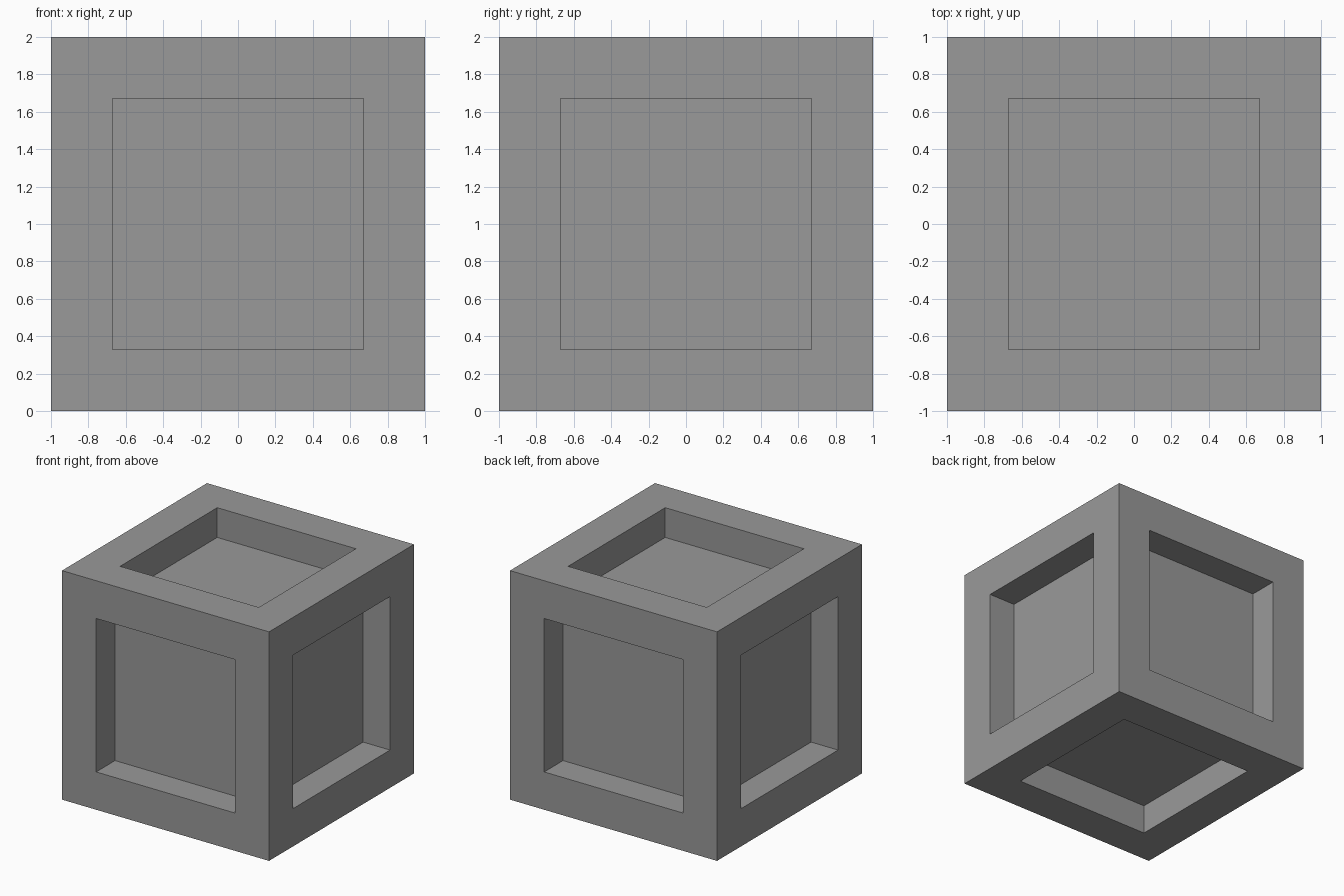
import bpy
import bmesh
from mathutils import Matrix

if "Cube" in bpy.data.objects:
    bpy.data.objects.remove(bpy.data.objects["Cube"])

SIZE = 2.0      # cube edge length
BORDER = 0.33   # width of the raised frame on each face
DEPTH = 0.26    # depth of the recessed panels

# Cube standing on the ground
bm = bmesh.new()
bmesh.ops.create_cube(bm, size=SIZE, matrix=Matrix.Translation((0, 0, SIZE / 2)))
panels = list(bm.faces)

# Inset a square on all six sides, then push each panel straight inward
bmesh.ops.inset_individual(bm, faces=panels, thickness=BORDER, use_even_offset=True)
bm.normal_update()
for panel in bmesh.ops.extrude_discrete_faces(bm, faces=panels)["faces"]:
    panel.normal_update()
    bmesh.ops.translate(bm, verts=panel.verts, vec=-panel.normal * DEPTH)
bmesh.ops.recalc_face_normals(bm, faces=bm.faces)

mesh = bpy.data.meshes.new("recessed_crate")
bm.to_mesh(mesh)
bm.free()
crate = bpy.data.objects.new("recessed_crate", mesh)
bpy.context.collection.objects.link(crate)

# Dark grey surface
grey = bpy.data.materials.new("dark_grey")
grey.diffuse_color = (0.32, 0.32, 0.32, 1.0)
grey.use_nodes = True
grey.node_tree.nodes["Principled BSDF"].inputs["Base Color"].default_value = grey.diffuse_color
mesh.materials.append(grey)
